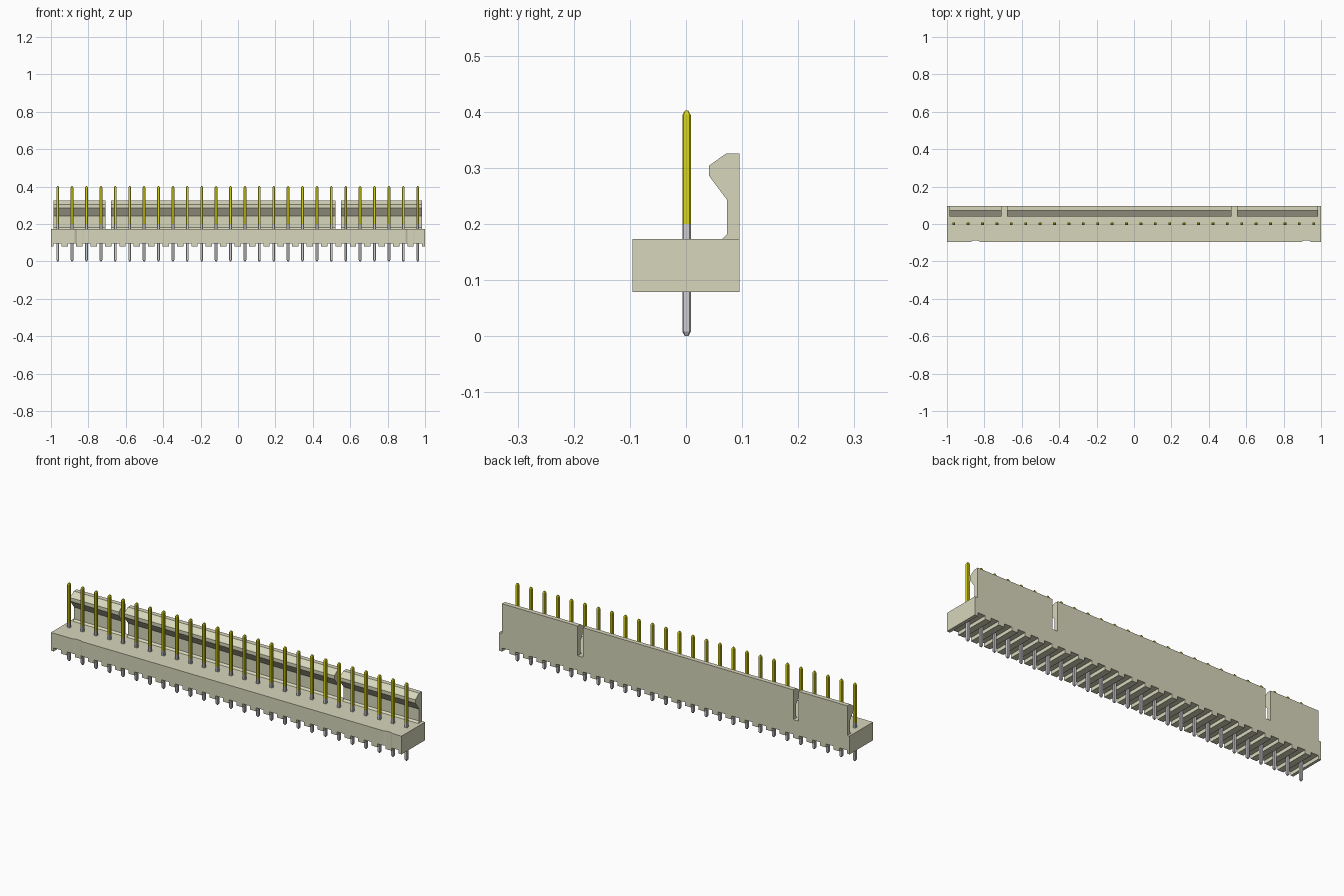
import bpy, bmesh

old = bpy.data.objects.get("Cube")
if old:
    bpy.data.objects.remove(old, do_unlink=True)

PINS, PITCH, X0 = 26, 0.077, -0.964
BACK, TOP, BOTTOM = 0.0955, 0.173, 0.079


def material(name, rgb):
    m = bpy.data.materials.new(name)
    m.use_nodes = True
    m.diffuse_color = (*rgb, 1)
    m.node_tree.nodes["Principled BSDF"].inputs["Base Color"].default_value = (*rgb, 1)
    return m


ivory = material("ivory plastic", (0.68, 0.67, 0.50))
gold = material("gold plating", (0.70, 0.67, 0.008))
grey = material("tin grey", (0.62, 0.62, 0.64))


def finish(name, bm, mats):
    bmesh.ops.recalc_face_normals(bm, faces=bm.faces)
    me = bpy.data.meshes.new(name)
    bm.to_mesh(me)
    bm.free()
    for m in mats:
        me.materials.append(m)
    ob = bpy.data.objects.new(name, me)
    bpy.context.collection.objects.link(ob)
    return ob


def prism(bm, points, offset):
    """Extrude a closed outline of 3D points by an offset vector."""
    face = bm.faces.new([bm.verts.new(p) for p in points])
    ext = bmesh.ops.extrude_face_region(bm, geom=[face], use_keep_orig=True)
    verts = [g for g in ext["geom"] if isinstance(g, bmesh.types.BMVert)]
    bmesh.ops.translate(bm, verts=verts, vec=offset)


# Base block: outline with a slot under every pin, extruded front to back
outline = [(1, TOP), (-1, TOP), (-1, BOTTOM)]
for i in range(PINS):
    x, h = X0 + i * PITCH, 0.0215
    outline += [(x - h, BOTTOM), (x - h, 0.097), (x + h, 0.097), (x + h, BOTTOM)]
outline.append((1, BOTTOM))
bm = bmesh.new()
prism(bm, [(x, -BACK, z) for x, z in outline], (0, 2 * BACK, 0))
base = finish("base_block", bm, [ivory])

# Two shallow tapered grooves cut in the front face
bm = bmesh.new()
for x in (-0.848, 0.921):
    groove = [(-0.029, -0.01), (0.029, -0.01), (0.025, 0), (0.014, 0.006),
              (-0.014, 0.006), (-0.025, 0)]
    prism(bm, [(x + dx, -BACK + dy, 0) for dx, dy in groove], (0, 0, 0.3))
cutter = finish("groove_cutter", bm, [ivory])
cutter.hide_render = True
cut = base.modifiers.new("grooves", 'BOOLEAN')
cut.operation, cut.solver, cut.object = 'DIFFERENCE', 'EXACT', cutter
bpy.context.view_layer.objects.active = base
bpy.ops.object.modifier_apply(modifier=cut.name)
bpy.data.objects.remove(cutter, do_unlink=True)

# Latching back wall: hooked profile in three lengths
hook = [(BACK, TOP), (BACK, 0.326), (0.072, 0.326), (0.041, 0.304),
        (0.041, 0.286), (0.073, 0.243), (0.073, 0.182), (0.064, TOP)]
for name, a, b in (("right", -0.987, -0.709), ("middle", -0.679, 0.521),
                   ("left", 0.551, 0.983)):
    bm = bmesh.new()
    prism(bm, [(a, y, z) for y, z in hook], (b - a, 0, 0))
    finish("latch_wall_" + name, bm, [ivory])


def ring(bm, x, z, r, c):
    """Square ring with cut corners."""
    pts = [(r, -r + c), (r, r - c), (r - c, r), (-r + c, r),
           (-r, r - c), (-r, -r + c), (-r + c, -r), (r - c, -r)]
    return [bm.verts.new((x + px, 0.001 + py, z)) for px, py in pts]


# Pins: tapered at both ends, gold above the base and grey below
pins = bmesh.new()
for i in range(PINS):
    x = X0 + i * PITCH
    rings = [ring(pins, x, z, r, r * 0.3) for z, r in
             ((0, 0.003), (0.008, 0.0075), (0.2, 0.0075), (0.394, 0.0075), (0.402, 0.003))]
    pins.faces.new(rings[0])
    pins.faces.new(rings[-1])
    for lo, hi in zip(rings, rings[1:]):
        for k in range(8):
            n = (k + 1) % 8
            pins.faces.new((lo[k], lo[n], hi[n], hi[k]))
for f in pins.faces:
    f.material_index = 0 if f.calc_center_median().z > 0.2 else 1
finish("contact_pins", pins, [gold, grey])
